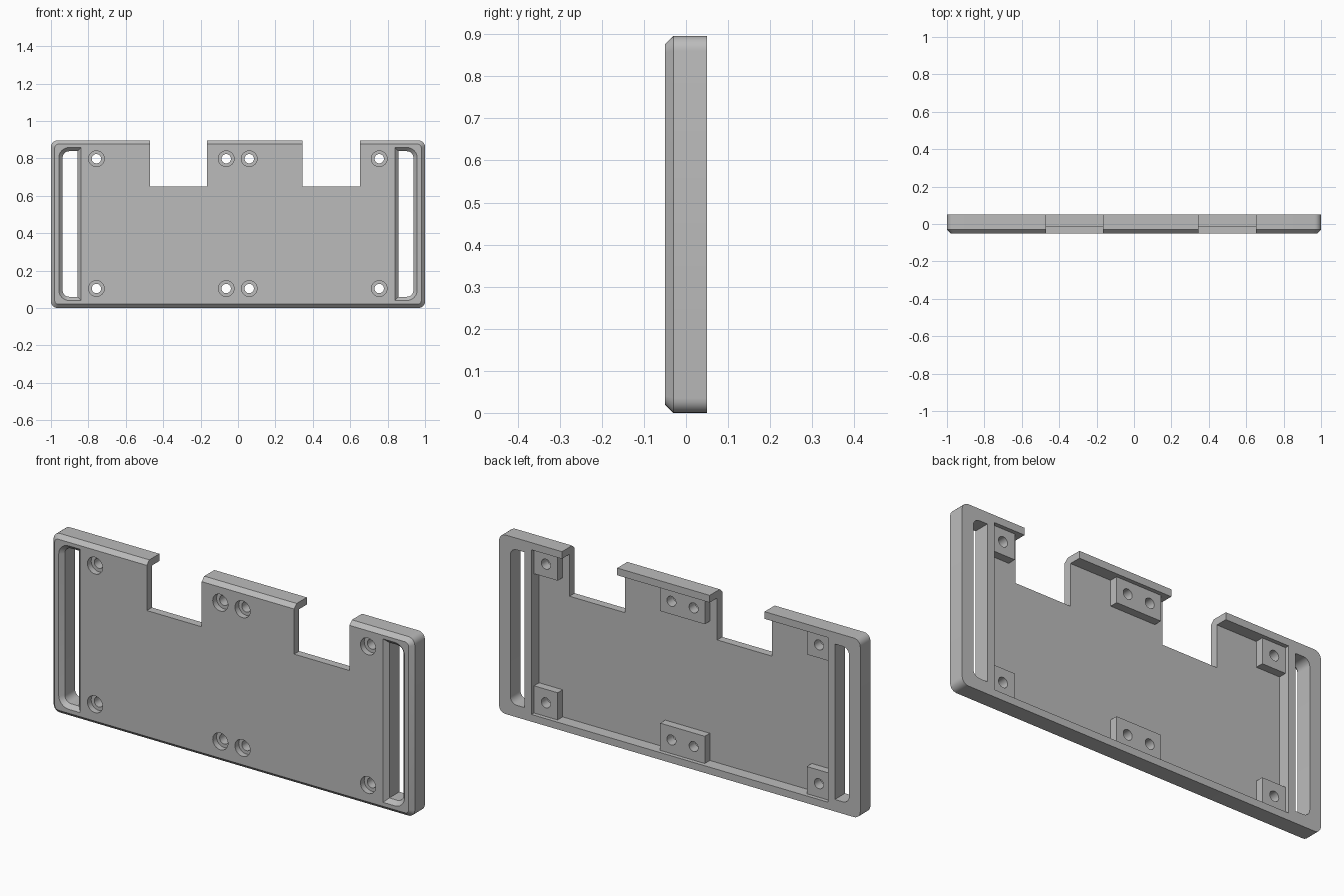
import bpy, bmesh, math

cube = bpy.data.objects.get("Cube")
if cube:
    bpy.data.objects.remove(cube, do_unlink=True)

grey = bpy.data.materials.new("plain grey")
grey.use_nodes = True
grey.diffuse_color = (0.5, 0.5, 0.5, 1)
grey.node_tree.nodes["Principled BSDF"].inputs["Base Color"].default_value = grey.diffuse_color

FRONT, BACK, FLOOR, RIM = -0.05, 0.05, -0.01, 0.036
TOP, CHAMFER = 0.896, 0.02


def outline(x0, x1, z0, z1, r_low=0.0, r_high=0.0, steps=6):
    """Rectangle outline; r_low rounds the corners at x0, r_high those at x1."""
    pts = []
    corners = [(x1, z1, r_high, -1, -1, 0), (x0, z1, r_low, 1, -1, 90),
               (x0, z0, r_low, 1, 1, 180), (x1, z0, r_high, -1, 1, 270)]
    for x, z, r, sx, sz, start in corners:
        for i in range(steps + 1 if r else 1):
            a = math.radians(start + 90 * i / steps)
            pts.append((x + sx * r + r * math.cos(a), z + sz * r + r * math.sin(a))
                       if r else (x, z))
    return pts


def loft(name, rings):
    """Closed solid through (y, outline) rings of equal point count."""
    bm = bmesh.new()
    loops = [[bm.verts.new((x, y, z)) for x, z in pts] for y, pts in rings]
    n = len(loops[0])
    for a, b in zip(loops, loops[1:]):
        for i in range(n):
            j = (i + 1) % n
            bm.faces.new((a[i], a[j], b[j], b[i]))
    bm.faces.new(loops[0])
    bm.faces.new(loops[-1])
    bmesh.ops.recalc_face_normals(bm, faces=bm.faces)
    mesh = bpy.data.meshes.new(name)
    bm.to_mesh(mesh)
    bm.free()
    mesh.materials.append(grey)
    obj = bpy.data.objects.new(name, mesh)
    bpy.context.collection.objects.link(obj)
    return obj


def box(name, x0, x1, y0, y1, z0, z1):
    pts = outline(x0, x1, z0, z1)
    return loft(name, [(y0, pts), (y1, pts)])


def combine(target, tool, operation):
    tool.hide_render = True
    mod = target.modifiers.new(tool.name, 'BOOLEAN')
    mod.operation, mod.solver, mod.object = operation, 'EXACT', tool
    bpy.context.view_layer.objects.active = target
    bpy.ops.object.modifier_apply(modifier=mod.name)
    bpy.data.objects.remove(tool, do_unlink=True)


# Plate with rounded corners and a chamfered front edge
c = CHAMFER
full = outline(-1, 1, 0, TOP, 0.035, 0.035)
face = outline(-1 + c, 1 - c, c, TOP - c, 0.02, 0.02)
plate = loft("mounting_plate", [(FRONT, face), (FRONT + c, full), (BACK, full)])

# Shallow pocket in the back
combine(plate, box("pocket", -0.82, 0.82, FLOOR, 0.1, RIM, TOP - RIM), 'DIFFERENCE')

# Screw bosses along the top and bottom rims
for x0, x1 in ((-0.83, -0.69), (-0.125, 0.122), (0.69, 0.83)):
    for z0, z1 in ((RIM - 0.01, 0.172), (0.733, TOP - RIM + 0.01)):
        combine(plate, box("boss", x0, x1, FLOOR - 0.01, 0.03, z0, z1), 'UNION')

# Two notches in the top edge
for x0, x1 in ((-0.47, -0.166), (0.346, 0.652)):
    combine(plate, box("notch", x0, x1, -0.1, 0.1, 0.65, 1), 'DIFFERENCE')

# Strap slots at both ends, chamfered at the front
for side in (-1, 1):
    def slot_ring(grow):
        lo, hi = 0.859 - grow, 0.938 + grow
        r = 0.035 + grow
        if side > 0:
            return outline(lo, hi, 0.06 - grow, 0.838 + grow, 0, r)
        return outline(-hi, -lo, 0.06 - grow, 0.838 + grow, r, 0)
    combine(plate, loft("slot", [(FRONT - 0.002, slot_ring(0.022)),
                                 (FRONT + c, slot_ring(0)),
                                 (0.1, slot_ring(0))]), 'DIFFERENCE')

# Counterbored screw holes
for x in (-0.757, -0.063, 0.06, 0.755):
    for z in (0.104, 0.798):
        for radius, y0, y1 in ((0.042, -0.1, FRONT + 0.03), (0.025, -0.1, 0.1)):
            ring = [(x + radius * math.cos(math.tau * i / 32),
                     z + radius * math.sin(math.tau * i / 32)) for i in range(32)]
            combine(plate, loft("hole", [(y0, ring), (y1, ring)]), 'DIFFERENCE')

# Smooth the round walls, keep the edges crisp
bpy.ops.object.select_all(action='DESELECT')
plate.select_set(True)
bpy.context.view_layer.objects.active = plate
bpy.ops.object.shade_smooth_by_angle(angle=math.radians(30))
